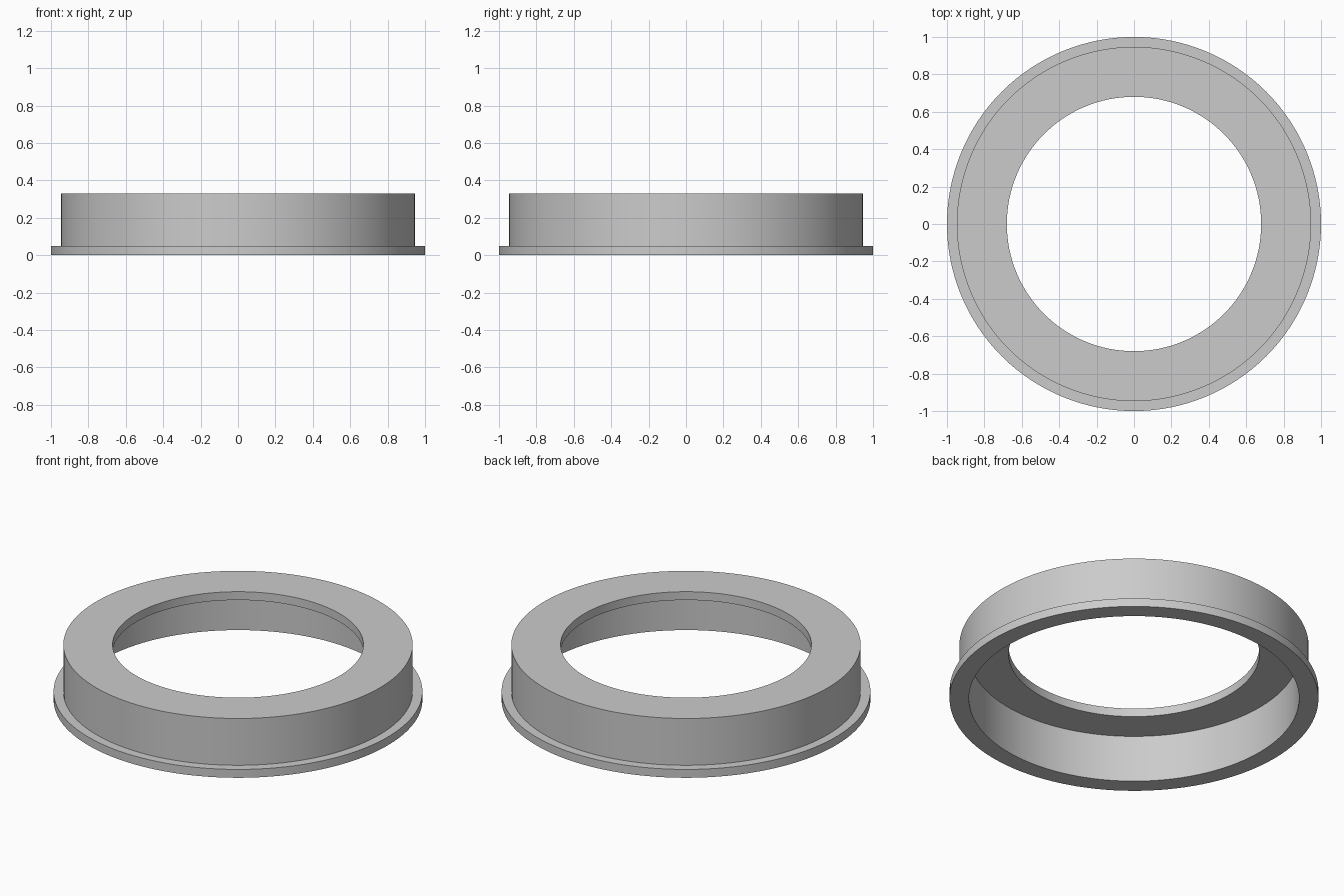
import bpy
import bmesh
from math import pi, radians
from mathutils import Vector

cube = bpy.data.objects.get("Cube")
if cube:
    bpy.data.objects.remove(cube, do_unlink=True)

# Plain grey material
GREY = (0.6, 0.6, 0.6, 1.0)
grey = bpy.data.materials.new("light_grey")
grey.use_nodes = True
grey.diffuse_color = GREY
grey.node_tree.nodes["Principled BSDF"].inputs["Base Color"].default_value = GREY


def lathe(name, profile, material, steps=128):
    """Revolve a closed (radius, height) profile around the z axis."""
    bm = bmesh.new()
    verts = [bm.verts.new((r, 0, z)) for r, z in profile]
    edges = [bm.edges.new((a, b)) for a, b in zip(verts, verts[1:] + verts[:1])]
    bmesh.ops.spin(bm, geom=verts + edges, cent=Vector(), axis=Vector((0, 0, 1)),
                   angle=2 * pi, steps=steps, use_merge=True)
    bmesh.ops.remove_doubles(bm, verts=bm.verts[:], dist=0.0001)
    bmesh.ops.recalc_face_normals(bm, faces=bm.faces[:])
    mesh = bpy.data.meshes.new(name)
    bm.to_mesh(mesh)
    bm.free()
    mesh.materials.append(material)
    obj = bpy.data.objects.new(name, mesh)
    bpy.context.collection.objects.link(obj)
    bpy.ops.object.select_all(action="DESELECT")
    obj.select_set(True)
    bpy.context.view_layer.objects.active = obj
    bpy.ops.object.shade_smooth_by_angle(angle=radians(30))
    return obj


# Hollow ring: bottom flange, outer wall, top plate with a round opening
flange_r, wall_r, bore_r, opening_r = 1.0, 0.947, 0.895, 0.68
height, thickness = 0.33, 0.05
lathe("flanged_ring", [
    (bore_r, 0),
    (flange_r, 0),
    (flange_r, thickness),
    (wall_r, thickness),
    (wall_r, height),
    (opening_r, height),
    (opening_r, height - thickness),
    (bore_r, height - thickness),
], grey)
